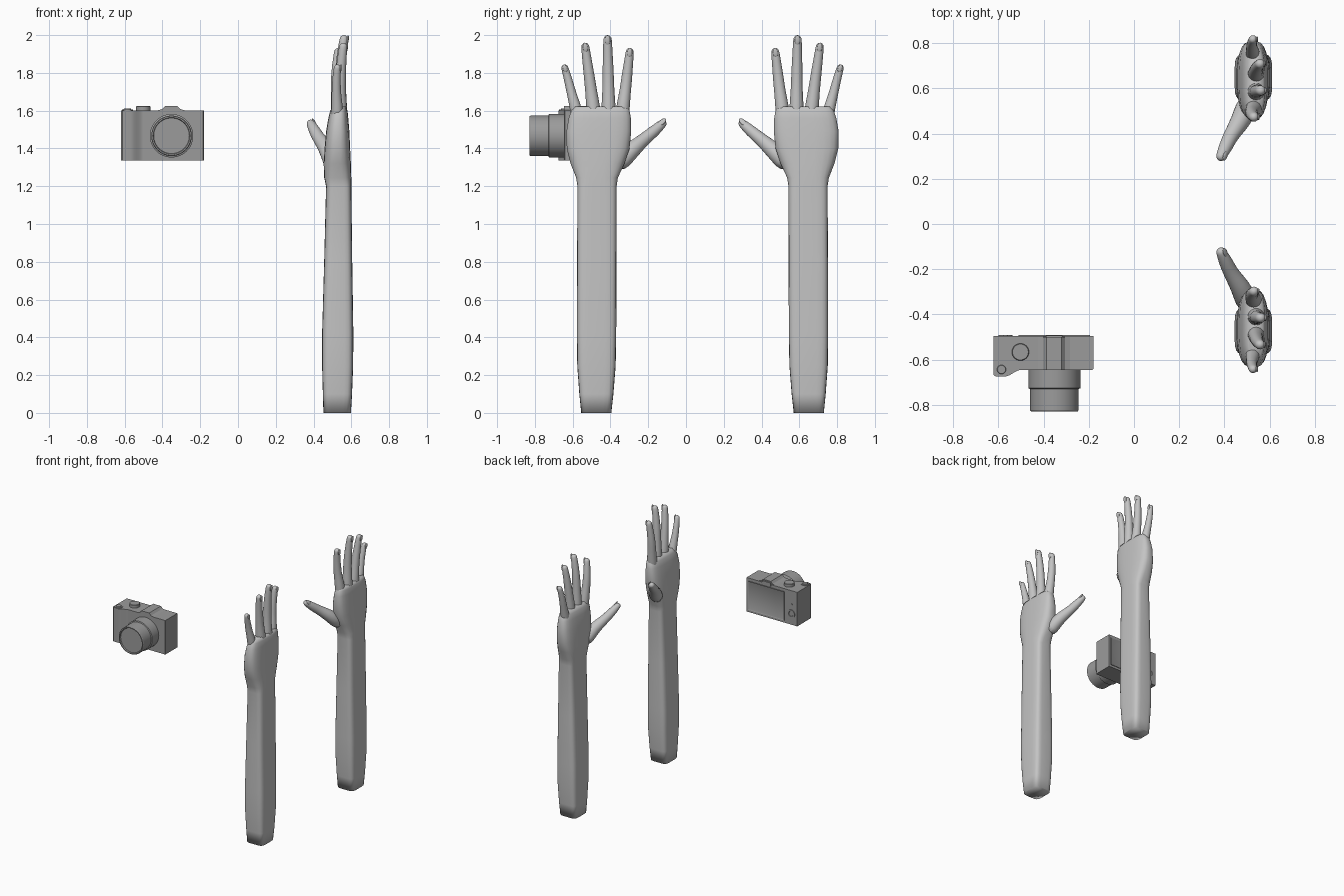
import bpy, bmesh, math
from mathutils import Vector, Matrix

if "Cube" in bpy.data.objects:
    bpy.data.objects.remove(bpy.data.objects["Cube"], do_unlink=True)


def material(name, value):
    m = bpy.data.materials.new(name)
    m.use_nodes = True
    colour = (value, value, value, 1)
    m.diffuse_color = colour
    m.node_tree.nodes["Principled BSDF"].inputs["Base Color"].default_value = colour
    return m


SKIN = material("light grey", 0.55)
BODY = material("mid grey", 0.33)


def finish(name, bm, mat, angle=None):
    """Turn a bmesh into an object; smooth fully, or by angle."""
    bmesh.ops.recalc_face_normals(bm, faces=bm.faces)
    me = bpy.data.meshes.new(name)
    bm.to_mesh(me)
    bm.free()
    me.materials.append(mat)
    ob = bpy.data.objects.new(name, me)
    bpy.context.collection.objects.link(ob)
    bpy.ops.object.select_all(action="DESELECT")
    ob.select_set(True)
    bpy.context.view_layer.objects.active = ob
    if angle is None:
        bpy.ops.object.shade_smooth()
    else:
        bpy.ops.object.shade_smooth_by_angle(angle=math.radians(angle))
    return ob


def loft(rings):
    """Skin a list of equal-length point rings and cap both ends."""
    bm = bmesh.new()
    rows = [[bm.verts.new(p) for p in ring] for ring in rings]
    n = len(rows[0])
    for a, b in zip(rows, rows[1:]):
        for i in range(n):
            j = (i + 1) % n
            bm.faces.new((a[i], a[j], b[j], b[i]))
    bm.faces.new(rows[0])
    bm.faces.new(rows[-1])
    return bm


def section(z, x0, x1, y0, y1, power, n=24):
    """Rounded-rectangle cross-section."""
    def bend(c):
        return math.copysign(abs(c) ** (2 / power), c)
    ring = []
    for i in range(n):
        a = math.tau * (i + 0.5) / n
        ring.append(Vector(((x0 + x1) / 2 + (x1 - x0) / 2 * bend(math.cos(a)),
                            (y0 + y1) / 2 + (y1 - y0) / 2 * bend(math.sin(a)), z)))
    return ring


def tube(path, n=12):
    """Tapered tube with a rounded tip, from (x, y, z, radius) points."""
    pts = [Vector(p[:3]) for p in path]
    radii = [p[3] for p in path]
    end = (pts[-1] - pts[-2]).normalized()
    r = radii[-1]
    for deg in (30, 58, 80):
        a = math.radians(deg)
        pts.append(pts[len(path) - 1] + end * r * math.sin(a))
        radii.append(r * math.cos(a))
    rings = []
    for i, p in enumerate(pts):
        t = (pts[min(i + 1, len(pts) - 1)] - pts[max(i - 1, 0)]).normalized()
        u = (Vector((1, 0, 0)) - t * t.x).normalized()
        v = t.cross(u)
        rings.append([p + radii[i] * (u * math.cos(math.tau * k / n) + v * math.sin(math.tau * k / n))
                      for k in range(n)])
    return loft(rings), pts[len(path) - 1], end, r


ARM = [  # z, x range, y range, squareness
    (0, .452, .598, -.555, -.395, 5),
    (.1, .449, .604, -.565, -.384, 5),
    (.25, .445, .61, -.576, -.372, 5),
    (.42, .445, .611, -.578, -.369, 5),
    (.8, .456, .605, -.577, -.368, 5),
    (1.2, .466, .6, -.575, -.367, 4.5),
    (1.245, .456, .6, -.582, -.36, 3.5),
    (1.32, .453, .598, -.612, -.325, 3),
    (1.4, .458, .594, -.632, -.298, 3),
    (1.49, .466, .59, -.634, -.289, 3),
    (1.56, .478, .584, -.622, -.291, 3),
    (1.6, .488, .58, -.608, -.298, 3),
    (1.622, .505, .57, -.592, -.312, 3),
]

DIGITS = {
    "index_finger": [(.53, -.345, 1.5, .04), (.53, -.334, 1.62, .038), (.522, -.322, 1.7, .031),
                     (.52, -.314, 1.77, .03), (.523, -.306, 1.84, .026), (.53, -.298, 1.909, .023)],
    "middle_finger": [(.54, -.41, 1.5, .042), (.54, -.41, 1.62, .04), (.54, -.411, 1.71, .032),
                      (.542, -.412, 1.8, .031), (.548, -.414, 1.89, .027), (.56, -.415, 1.976, .024)],
    "ring_finger": [(.54, -.482, 1.5, .041), (.54, -.491, 1.62, .039), (.54, -.502, 1.7, .032),
                    (.543, -.512, 1.78, .03), (.548, -.523, 1.86, .026), (.557, -.533, 1.937, .023)],
    "little_finger": [(.525, -.56, 1.5, .036), (.525, -.583, 1.61, .033), (.522, -.6, 1.67, .027),
                      (.52, -.613, 1.72, .025), (.522, -.628, 1.78, .022), (.526, -.641, 1.825, .02)],
    "thumb": [(.505, -.37, 1.3, .05), (.485, -.305, 1.375, .05), (.455, -.255, 1.42, .041),
              (.425, -.21, 1.458, .034), (.405, -.165, 1.495, .032), (.386, -.126, 1.53, .024)],
}


def mirror_if(bm, far):
    if far:
        flip = Matrix.Translation((0, .175, 0)) @ Matrix.Diagonal((1, -1, 1, 1))
        bm.transform(flip)
    return bm


# Two mirrored arms with open hands
for far, label in ((False, "front"), (True, "back")):
    arm = loft([section(*row) for row in ARM])
    finish(label + "_arm", mirror_if(arm, far), SKIN)
    for name, path in DIGITS.items():
        bm, tip, along, r = tube(path)
        ob = finish(f"{label}_{name}", mirror_if(bm, far), SKIN)
        ob.modifiers.new("round", "SUBSURF").levels = 1
        # Nail on the back of the fingertip
        out = Vector((1, 0, .6)) if name == "thumb" else Vector((1, 0, 0))
        out = (out - along * out.dot(along)).normalized()
        side = along.cross(out)
        place = Matrix((out, side, along)).transposed().to_4x4()
        place.translation = tip + out * r * .85
        nail = bmesh.new()
        bmesh.ops.create_uvsphere(nail, u_segments=12, v_segments=8, radius=1,
                                  matrix=place @ Matrix.Diagonal((.006, r * .62, r * 1.1, 1)))
        finish(f"{label}_{name}_nail", mirror_if(nail, far), SKIN)


def prism(name, outline, axis, lo, hi):
    """Extrude an outline along z (plan) or y (elevation)."""
    def place(a, b, d):
        return (a, b, d) if axis == "z" else (a, d, b)
    bm = loft([[place(a, b, d) for a, b in outline] for d in (lo, hi)])
    return finish(name, bm, BODY, 30)


def turned(name, profile, centre, axis, n=48):
    """Turn a (radius, distance) profile about the y or z axis."""
    rings = []
    for r, d in profile:
        ring = []
        for i in range(n):
            a, b = r * math.cos(math.tau * i / n), r * math.sin(math.tau * i / n)
            ring.append(Vector(centre) + Vector((a, d, b) if axis == "y" else (a, b, d)))
        rings.append(ring)
    return finish(name, loft(rings), BODY, 30)


def box(x0, x1, y0, y1):
    return [(x0, y0), (x1, y0), (x1, y1), (x0, y1)]


# Camera body with a finger grip swelling at one end
grip = [(-.57 + .07 * t, -.674 + .029 * (3 * t * t - 2 * t ** 3)) for t in [i / 8 for i in range(9)]]
prism("camera_body", [(-.62, -.495), (-.62, -.668), (-.612, -.674)] + grip +
      [(-.185, -.645), (-.18, -.64), (-.18, -.495)], "z", 1.335, 1.602)

# Viewfinder hump
prism("viewfinder_hump", [(-.425, 1.59), (-.425, 1.602), (-.402, 1.608), (-.387, 1.624),
                          (-.32, 1.624), (-.305, 1.608), (-.282, 1.602), (-.282, 1.59)],
      "y", -.645, -.5)
prism("eyepiece", box(-.39, -.317, 1.585, 1.615), "y", -.502, -.492)

# Two-stage lens barrel with a recessed glass
turned("lens", [(.115, .01), (.115, -.081), (.107, -.084), (.107, -.178), (.104, -.183),
                (.097, -.183), (.094, -.174)], (-.352, -.645, 1.467), "y")

# Top dials
turned("mode_dial", [(.038, -.01), (.038, .02), (.035, .023)], (-.502, -.566, 1.602), "z", 32)
turned("shutter_button", [(.029, -.01), (.029, .004), (.02, .004), (.018, .009)],
       (-.586, -.643, 1.602), "z", 32)

# Rear screen in a raised frame
bm = bmesh.new()
bmesh.ops.create_cube(bm, size=1, matrix=Matrix.Translation((-.352, -.494, 1.466))
                      @ Matrix.Diagonal((.316, .008, .226, 1)))
back = max(bm.faces, key=lambda f: f.calc_center_median().y)
bmesh.ops.inset_region(bm, faces=[back], thickness=.01, depth=-.004)
finish("rear_screen", bm, BODY, 30)

# Rear controls
turned("control_wheel", [(.032, -.004), (.032, .005), (.02, .005), (.018, .002)],
       (-.568, -.495, 1.42), "y", 32)
turned("rear_button", [(.012, -.004), (.012, .004)], (-.568, -.495, 1.49), "y", 20)
